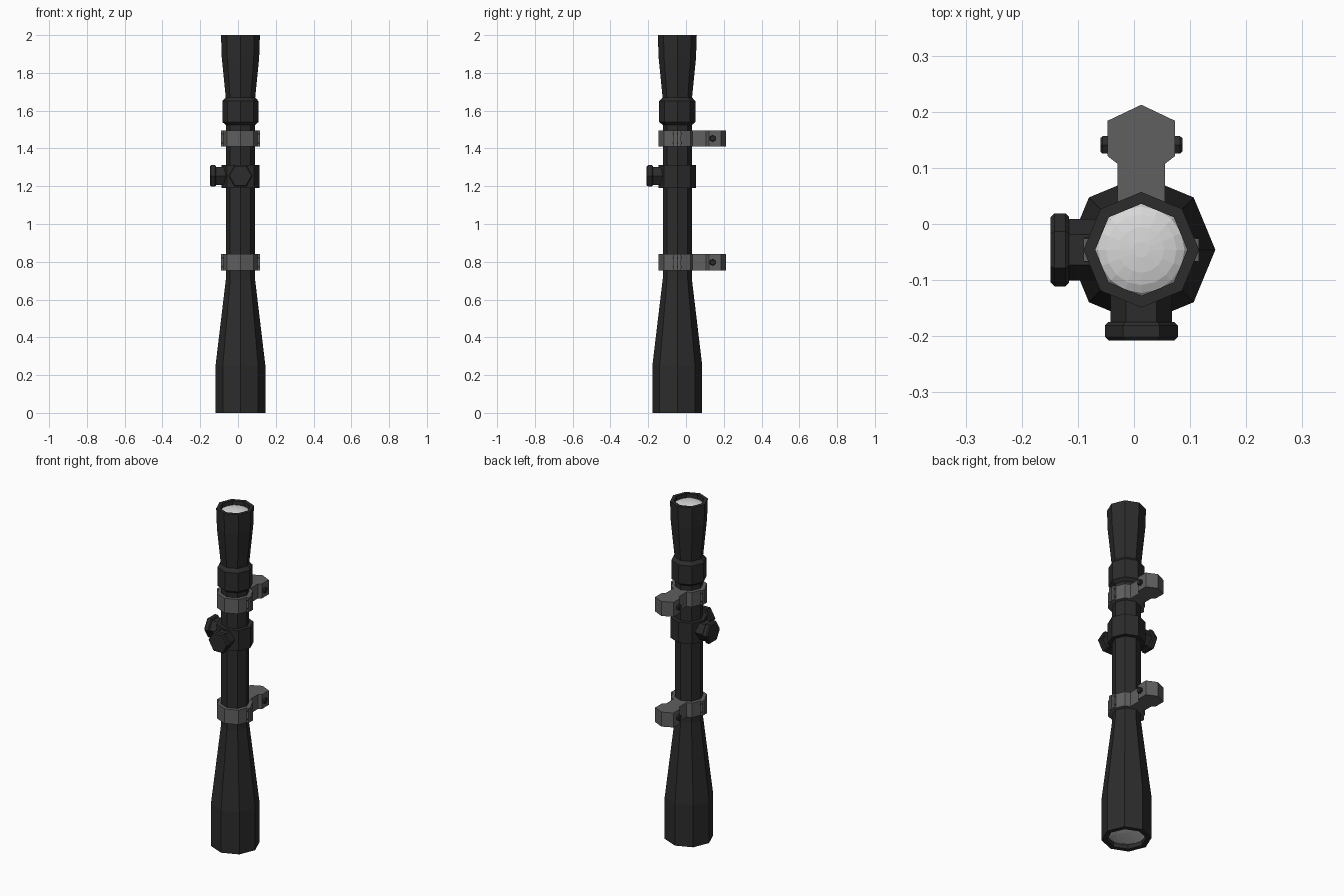
import bpy, bmesh, math
from mathutils import Matrix, Vector

if "Cube" in bpy.data.objects:
    bpy.data.objects.remove(bpy.data.objects["Cube"])

CX, CY = 0.013, -0.046          # optical axis


def material(name, v):
    m = bpy.data.materials.new(name)
    m.diffuse_color = (v, v, v, 1)
    m.use_nodes = True
    m.node_tree.nodes["Principled BSDF"].inputs["Base Color"].default_value = m.diffuse_color
    return m


BLACK = material("matte black", 0.025)
GREY = material("mount grey", 0.115)
GLASS = material("pale glass", 0.68)


def finish(name, bm, mat, matrix=None):
    if matrix:
        bmesh.ops.transform(bm, matrix=matrix, verts=bm.verts)
    bmesh.ops.recalc_face_normals(bm, faces=bm.faces)
    me = bpy.data.meshes.new(name)
    bm.to_mesh(me)
    bm.free()
    me.materials.append(mat)
    ob = bpy.data.objects.new(name, me)
    bpy.context.collection.objects.link(ob)
    return ob


def lathe(name, profile, sides, mat, matrix, closed=False):
    """Turn (radius, height) points about z; open profiles get end caps."""
    bm = bmesh.new()
    rings = [[bm.verts.new((r * math.cos(2 * math.pi * i / sides),
                            r * math.sin(2 * math.pi * i / sides), z))
              for i in range(sides)] for r, z in profile]
    pairs = list(zip(rings, rings[1:])) + ([(rings[-1], rings[0])] if closed else [])
    for a, b in pairs:
        for i in range(sides):
            j = (i + 1) % sides
            bm.faces.new((a[i], a[j], b[j], b[i]))
    if not closed:
        bm.faces.new(rings[0])
        bm.faces.new(rings[-1])
    return finish(name, bm, mat, matrix)


def extrude_outline(name, pts, z0, z1, mat):
    bm = bmesh.new()
    f = bm.faces.new([bm.verts.new((x, y, z0)) for x, y in pts])
    up = bmesh.ops.extrude_face_region(bm, geom=[f])["geom"]
    bmesh.ops.translate(bm, vec=(0, 0, z1 - z0),
                        verts=[v for v in up if isinstance(v, bmesh.types.BMVert)])
    return finish(name, bm, mat)


def box(name, centre, size, mat):
    bm = bmesh.new()
    bmesh.ops.create_cube(bm, size=1)
    return finish(name, bm, mat, Matrix.Translation(centre) @ Matrix.Diagonal((*size, 1)))


AXIS = Matrix.Translation((CX, CY, 0))

# Main tube with recessed ends
lathe("scope_tube", [
    (0.105, 0.04), (0.105, 0.0), (0.132, 0.0), (0.132, 0.25), (0.077, 0.71),
    (0.077, 1.524), (0.096, 1.54), (0.096, 1.65), (0.078, 1.67),
    (0.099, 1.88), (0.103, 2.0), (0.082, 2.0), (0.082, 1.96)], 8, BLACK, AXIS)

# Domed lenses, clipped by the octagonal recesses
for name, r, z, s in (("eyepiece_lens", 0.082, 1.968, 1), ("objective_lens", 0.105, 0.032, -1)):
    dome = [(r * math.cos(t), z + s * 0.025 * math.sin(t))
            for t in (0, 0.35, 0.7, 1.05, 1.4)]
    lathe(name, dome, 16, GLASS, AXIS)

# Turret block and two hexagonal turrets
lathe("turret_block", [(0.1, 1.19), (0.1, 1.313)], 8, BLACK, AXIS)
for name, angle in (("front_turret", 0), ("side_turret", -math.pi / 2)):
    # local z -> outwards (-y), local x stays horizontal
    m = (Matrix.Translation((CX, CY, 1.255)) @ Matrix.Rotation(angle, 4, 'Z')
         @ Matrix.Rotation(math.pi / 2, 4, 'X'))
    lathe(name, [(0.055, 0.05), (0.055, 0.129), (0.059, 0.129), (0.065, 0.135),
                 (0.065, 0.155), (0.058, 0.162)], 6, BLACK, m)

# Mounting rings with foot, clamp lugs, screws and cross bolt
half = [(0.042, CY + 0.07), (0.042, 0.107), (0.06, 0.121), (0.06, 0.184)]
foot = ([(CX + x, y) for x, y in half] + [(CX, 0.2125)]
        + [(CX - x, y) for x, y in reversed(half)])
for tag, zc in (("lower", 0.797), ("upper", 1.453)):
    z0, z1 = zc - 0.043, zc + 0.043
    lathe(tag + "_ring", [(0.07, z0), (0.099, z0), (0.099, z1), (0.07, z1)],
          8, GREY, AXIS, closed=True)
    extrude_outline(tag + "_mount_foot", foot, z0, z1, GREY)
    for s, side in ((1, "right"), (-1, "left")):
        for d in (-1, 1):
            box(f"{tag}_{side}_clamp_lug", (CX + s * 0.091, CY + d * 0.0115, zc),
                (0.024, 0.018, 0.086), GREY)
            # Clamp screws bridging the split
            m = (Matrix.Translation((CX + s * 0.096, CY, zc + d * 0.024))
                 @ Matrix.Rotation(math.pi / 2, 4, 'X'))
            lathe(f"{tag}_{side}_clamp_screw", [(0.005, -0.022), (0.005, 0.022)], 6, BLACK, m)
    m = Matrix.Translation((CX, 0.141, zc)) @ Matrix.Rotation(math.pi / 2, 4, 'Y')
    lathe(tag + "_cross_bolt", [(0.014, -0.073), (0.018, -0.069), (0.018, 0.069),
                                (0.014, 0.073)], 6, BLACK, m)
